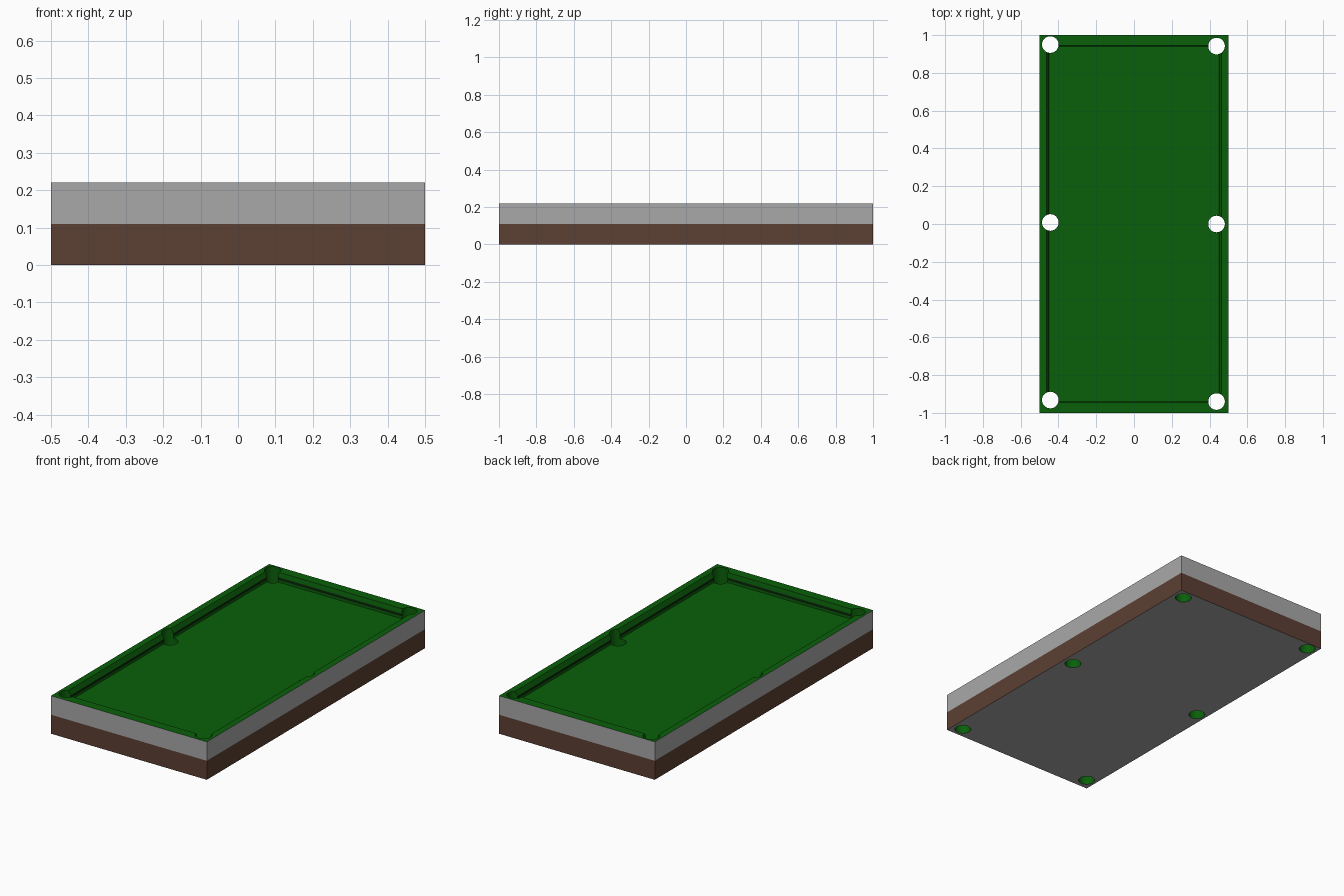
import bpy, bmesh
from mathutils import Matrix

if "Cube" in bpy.data.objects:
    bpy.data.objects.remove(bpy.data.objects["Cube"])


def material(name, r, g, b):
    m = bpy.data.materials.new(name)
    m.diffuse_color = (r, g, b, 1)
    m.use_nodes = True
    m.node_tree.nodes["Principled BSDF"].inputs["Base Color"].default_value = m.diffuse_color
    return m


MATS = [material("green_felt", 0.003, 0.117, 0.003),
        material("dark_wood", 0.107, 0.051, 0.033),
        material("grey_panel", 0.397, 0.397, 0.397),
        material("cushion_shadow_strip", 0.002, 0.018, 0.002)]
FELT, WOOD, GREY, STRIP = range(4)


def make_object(name, bm):
    bmesh.ops.recalc_face_normals(bm, faces=bm.faces[:])
    me = bpy.data.meshes.new(name)
    bm.to_mesh(me)
    bm.free()
    for m in MATS:
        me.materials.append(m)
    ob = bpy.data.objects.new(name, me)
    bpy.context.collection.objects.link(ob)
    return ob


# Table body: rectangular rings (half x, half y, z) joined from underside to bed
rings = [(0.5, 1.0, 0.0), (0.5, 1.0, 0.11), (0.5, 1.0, 0.22),
         (0.463, 0.945, 0.22), (0.451, 0.940, 0.193),
         (0.451, 0.940, 0.178), (0.451, 0.940, 0.165)]
bands = [WOOD, GREY, FELT, FELT, STRIP, FELT]

bm = bmesh.new()
loops = [[bm.verts.new((sx * x, sy * y, z))
          for sx, sy in ((-1, -1), (1, -1), (1, 1), (-1, 1))]
         for x, y, z in rings]
for low, high, mat in zip(loops, loops[1:], bands):
    for i in range(4):
        j = (i + 1) % 4
        bm.faces.new((low[i], low[j], high[j], high[i])).material_index = mat
bm.faces.new(loops[0]).material_index = GREY
bm.faces.new(loops[-1]).material_index = FELT
table = make_object("table_body", bm)

# Pocket cutter: six cylinders passing right through, lined with felt
bm = bmesh.new()
for x, ys in ((-0.443, (-0.932, 0.008, 0.950)), (0.437, (-0.940, 0.0, 0.942))):
    for y in ys:
        bmesh.ops.create_cone(bm, cap_ends=True, segments=32, radius1=0.044,
                              radius2=0.044, depth=0.5,
                              matrix=Matrix.Translation((x, y, 0.11)))
for f in bm.faces:
    f.material_index = FELT
    f.smooth = abs(f.normal.z) < 0.5
cutter = make_object("pocket_cutter", bm)
cutter.hide_render = True
cutter.display_type = 'WIRE'

cut = table.modifiers.new("pockets", 'BOOLEAN')
cut.operation = 'DIFFERENCE'
cut.solver = 'EXACT'
cut.object = cutter

# Keep pocket rims crisp and pocket walls smooth
bpy.context.view_layer.objects.active = table
table.select_set(True)
bpy.ops.object.modifier_apply(modifier=cut.name)
bpy.ops.object.shade_smooth_by_angle(angle=0.35)
bpy.data.objects.remove(cutter)
